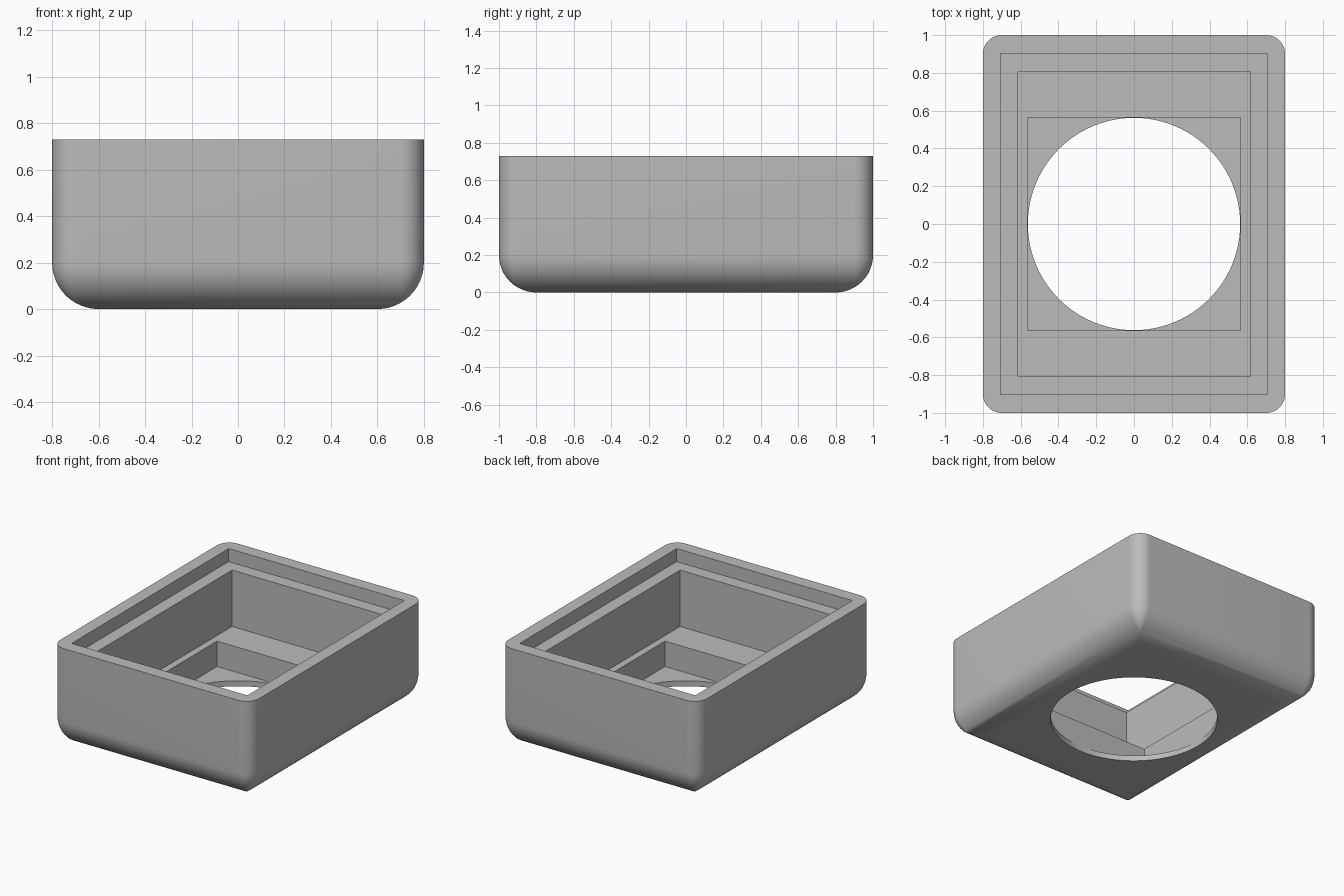
import bpy
import bmesh
from math import sin, cos, pi, radians

if "Cube" in bpy.data.objects:
    bpy.data.objects.remove(bpy.data.objects["Cube"], do_unlink=True)

HALF_X, HALF_Y, HEIGHT = 0.8, 1.0, 0.73
CORNER, BOTTOM = 0.1, 0.2
STEPS = 12

grey = bpy.data.materials.new("plain grey")
grey.use_nodes = True
colour = (0.5, 0.5, 0.5, 1)
grey.diffuse_color = colour
grey.node_tree.nodes["Principled BSDF"].inputs["Base Color"].default_value = colour


def make_object(name, bm):
    mesh = bpy.data.meshes.new(name)
    bmesh.ops.recalc_face_normals(bm, faces=bm.faces)
    bm.to_mesh(mesh)
    bm.free()
    mesh.materials.append(grey)
    obj = bpy.data.objects.new(name, mesh)
    bpy.context.collection.objects.link(obj)
    return obj


def rounded_ring(bm, inset, z):
    """Rectangle ring whose corner radius shrinks as it moves inward."""
    r = max(CORNER - inset, 0)
    cx, cy = HALF_X - inset - r, HALF_Y - inset - r
    ring = []
    for quarter, (sx, sy) in enumerate([(1, 1), (-1, 1), (-1, -1), (1, -1)]):
        for i in range(STEPS + 1):
            a = (quarter + i / STEPS) * pi / 2
            ring.append(bm.verts.new((sx * cx + r * cos(a), sy * cy + r * sin(a), z)))
    return ring


# Outer shell: rounded upright corners and a rolled bottom edge
bm = bmesh.new()
rings = []
for i in range(STEPS + 1):
    a = i / STEPS * pi / 2
    rings.append(rounded_ring(bm, BOTTOM * (1 - sin(a)), BOTTOM * (1 - cos(a))))
rings.append(rounded_ring(bm, 0, HEIGHT))
for low, high in zip(rings, rings[1:]):
    for j in range(len(low)):
        k = (j + 1) % len(low)
        bm.faces.new((low[j], low[k], high[k], high[j]))
bm.faces.new(rings[0])
bm.faces.new(rings[-1])
bmesh.ops.remove_doubles(bm, verts=bm.verts, dist=1e-4)
housing = make_object("housing", bm)


def cut(name, cutter):
    cutter.name = name
    cutter.hide_render = True
    mod = housing.modifiers.new(name, "BOOLEAN")
    mod.operation = "DIFFERENCE"
    mod.solver = "EXACT"
    mod.object = cutter
    bpy.context.view_layer.objects.active = housing
    bpy.ops.object.modifier_apply(modifier=mod.name)
    bpy.data.objects.remove(cutter, do_unlink=True)


def box(name, half_x, half_y, floor):
    bm = bmesh.new()
    bmesh.ops.create_cube(bm, size=2)
    for v in bm.verts:
        v.co.x *= half_x
        v.co.y *= half_y
        v.co.z = floor if v.co.z < 0 else HEIGHT + 0.2
    return make_object(name, bm)


# Stepped recesses: lid ledge, main cavity and square pocket
for name, half_x, half_y, floor in [
    ("lid_recess", 0.707, 0.903, 0.635),
    ("main_cavity", 0.613, 0.807, 0.225),
    ("square_pocket", 0.563, 0.563, 0.04),
]:
    cut(name, box(name, half_x, half_y, floor))

# Round opening through the floor
bm = bmesh.new()
bmesh.ops.create_cone(bm, cap_ends=True, segments=96, radius1=0.562, radius2=0.562, depth=0.6)
cut("round_opening", make_object("round_opening", bm))

# Smooth the curved skin and keep the recess edges crisp
bpy.ops.object.select_all(action="DESELECT")
housing.select_set(True)
bpy.context.view_layer.objects.active = housing
bpy.ops.object.shade_smooth_by_angle(angle=radians(30))
